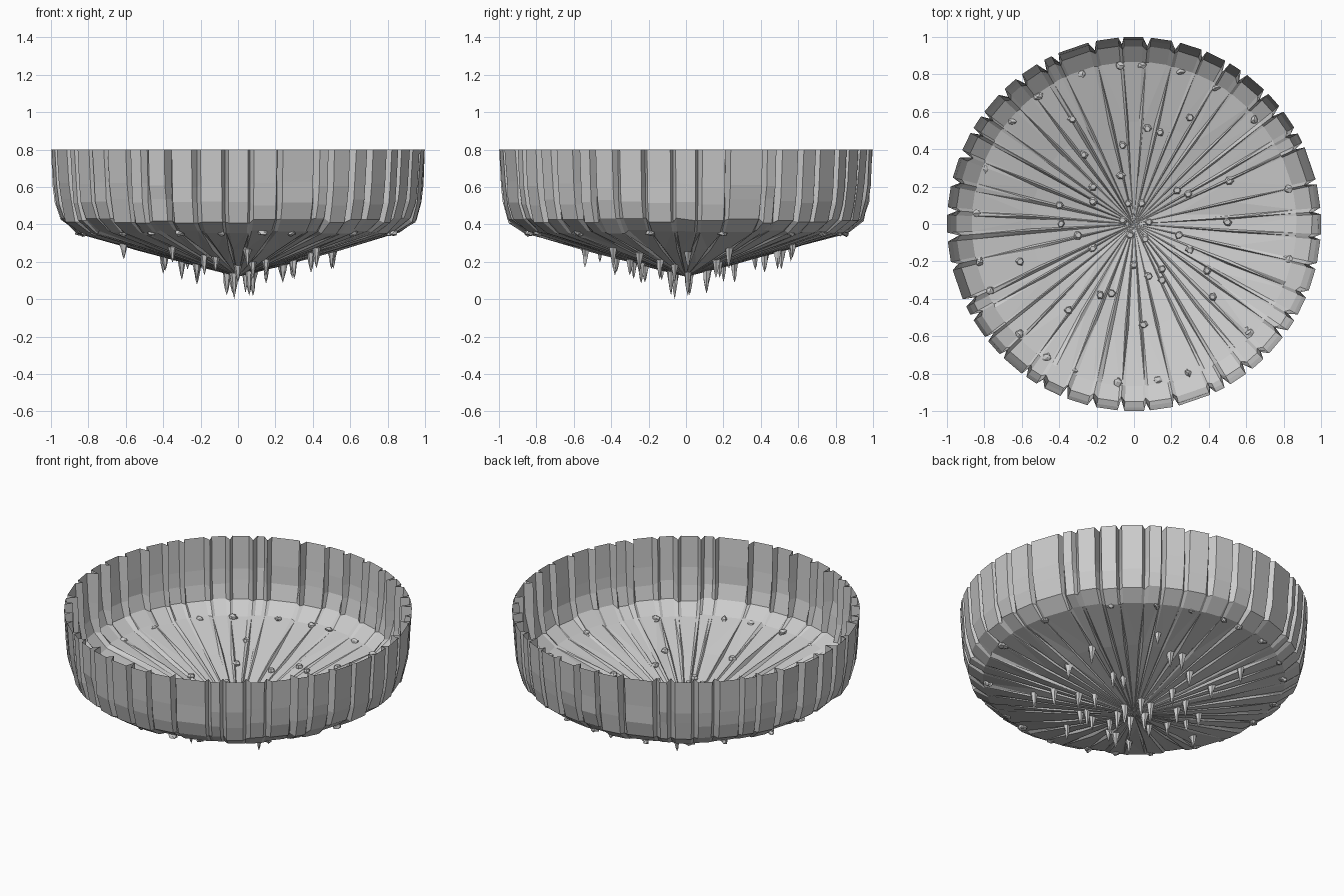
import bpy, bmesh, math, random
from mathutils import Vector

random.seed(7)
cube = bpy.data.objects.get("Cube")
if cube:
    bpy.data.objects.remove(cube)

stone = bpy.data.materials.new("grey stone")
stone.use_nodes = True
GREY = (0.6, 0.6, 0.6, 1)
stone.diffuse_color = GREY
stone.node_tree.nodes["Principled BSDF"].inputs["Base Color"].default_value = GREY


def finish(bm, name):
    mesh = bpy.data.meshes.new(name)
    bm.to_mesh(mesh)
    bm.free()
    mesh.materials.append(stone)
    obj = bpy.data.objects.new(name, mesh)
    bpy.context.collection.objects.link(obj)
    return obj


def polar(radius, degrees, z):
    a = math.radians(degrees)
    return Vector((radius * math.cos(a), radius * math.sin(a), z))


def strip(bm, upper, lower):
    count = len(upper)
    for i in range(count):
        j = (i + 1) % count
        bm.faces.new((upper[i], lower[i], lower[j], upper[j]))


def floor_height(radius):
    return 0.12 + 0.24 * radius / 0.87


# Vertical cracks between the wall panels, repeated in each quarter
quarter = [4, 13, 25, 30, 38, 45, 54, 60, 68, 77, 86]
cracks = [q + 90 * k for k in range(4) for q in quarter]

# Columns: (angle, crack depth, jitter shared by a panel)
columns = []
for i, crack in enumerate(cracks):
    half = random.uniform(0.8, 1.5)
    depth = random.uniform(0.035, 0.065)
    panel = random.uniform(-1, 1)
    columns.append((crack - half, 0, 0))
    columns.append((crack - half * 0.2, depth, 0))
    columns.append((crack + half, 0, panel))

# Wall profile: (radius, height, crack strength, height jitter)
profile = [(1.0, 0.8, 1, 0), (0.993, 0.61, 0.9, 0.02), (0.982, 0.52, 0.75, 0.02),
           (0.955, 0.42, 0.45, 0.015), (0.87, 0.36, 0.1, 0.01)]

# Thin open shell: cracked wall over a shallow creased cone
shell = bmesh.new()
rings = []
for radius, z, strength, wobble in profile:
    ring = []
    offset = 0
    for angle, depth, panel in columns:
        if panel:
            offset = wobble * random.uniform(-1, 1)
        r = radius - depth * strength - abs(offset) * 0.4
        ring.append(shell.verts.new(polar(r, angle, z + offset)))
    rings.append(ring)
for radius in (0.55, 0.25):
    ring = []
    for angle, depth, panel in columns:
        rise = depth * 0.4 + random.uniform(-0.006, 0.006)
        z = floor_height(radius) - 0.006 + rise * radius * 1.5
        ring.append(shell.verts.new(polar(radius, angle, z)))
    rings.append(ring)
for upper, lower in zip(rings, rings[1:]):
    strip(shell, upper, lower)
tip = shell.verts.new((0, 0, 0.12))
inner = rings[-1]
for i, vert in enumerate(inner):
    shell.faces.new((vert, tip, inner[(i + 1) % len(inner)]))
bmesh.ops.triangulate(shell, faces=[f for f in shell.faces if f.calc_center_median().z < 0.38])
bmesh.ops.recalc_face_normals(shell, faces=shell.faces)
finish(shell, "cracked_bowl")


def add_rock(bm, centre, size):
    made = bmesh.ops.create_icosphere(bm, subdivisions=1, radius=size)["verts"]
    stretch = Vector((random.uniform(0.8, 1.2), random.uniform(0.7, 1.1), 0.75))
    for v in made:
        v.co = v.co * stretch * random.uniform(0.65, 1.2) + centre


def add_spike(bm, x, y, length):
    # Irregular hanging point with a lumpy root poking through the floor
    base = floor_height(math.hypot(x, y))
    sides = 6
    loops = []
    for radius, drop in ((0.015, -0.012), (0.023, 0.0), (0.015, 0.4), (0.008, 0.75)):
        loops.append([])
        for k in range(sides):
            p = polar(radius * random.uniform(0.75, 1.2), k * 360 / sides, base - max(drop * length, drop if drop < 0 else 0))
            if drop < 0:
                p.z = base - drop
            loops[-1].append(bm.verts.new(p + Vector((x, y, 0))))
    for upper, lower in zip(loops, loops[1:]):
        strip(bm, upper, lower)
    point = bm.verts.new((x, y, base - length))
    for k in range(sides):
        bm.faces.new((loops[-1][k], point, loops[-1][(k + 1) % sides]))
    bm.faces.new(loops[0])


# Hanging spikes beneath the floor, placed in hundredths
spots = [(-33, 56), (7, 51), (14, 49), (30, 57), (-6, 42), (-27, 37), (-7, 26), (51, 23),
         (-22, 20), (-22, 12), (23, 18), (29, 16), (-3, 11), (4, 11), (-40, 10), (-6, 2),
         (8, 1), (50, 1), (-39, 0), (-30, -6), (-2, -6), (6, -8), (24, -6), (30, -14),
         (-22, -13), (-61, -20), (0, -22), (8, -28), (15, -24), (15, -30), (39, -25),
         (42, -39), (-35, -46), (5, -54), (-12, -37), (-18, -38)]
spikes = bmesh.new()
for px, py in spots:
    x, y = px / 100, py / 100
    near = math.hypot(x, y) < 0.13
    length = random.uniform(0.115, 0.13) if near else random.uniform(0.075, 0.115)
    if (px, py) == (-2, -6):
        length = floor_height(math.hypot(x, y))
    add_spike(spikes, x, y, length)
bmesh.ops.recalc_face_normals(spikes, faces=spikes.faces)
finish(spikes, "hanging_spikes")

# Loose rocks round the foot of the wall
rocks = bmesh.new()
for angle in (95, 87, 73, 59, 41, 13, -13, -43, -70, -81, -96, -112,
              -123, -136, -155, -166, 176, 160, 140, 127, 109):
    foot = polar(0.85, angle, 0.355)
    add_rock(rocks, foot, 0.026)
    add_rock(rocks, foot + Vector((random.uniform(-0.02, 0.02), 0.012, -0.008)), 0.017)
finish(rocks, "edge_rocks")
